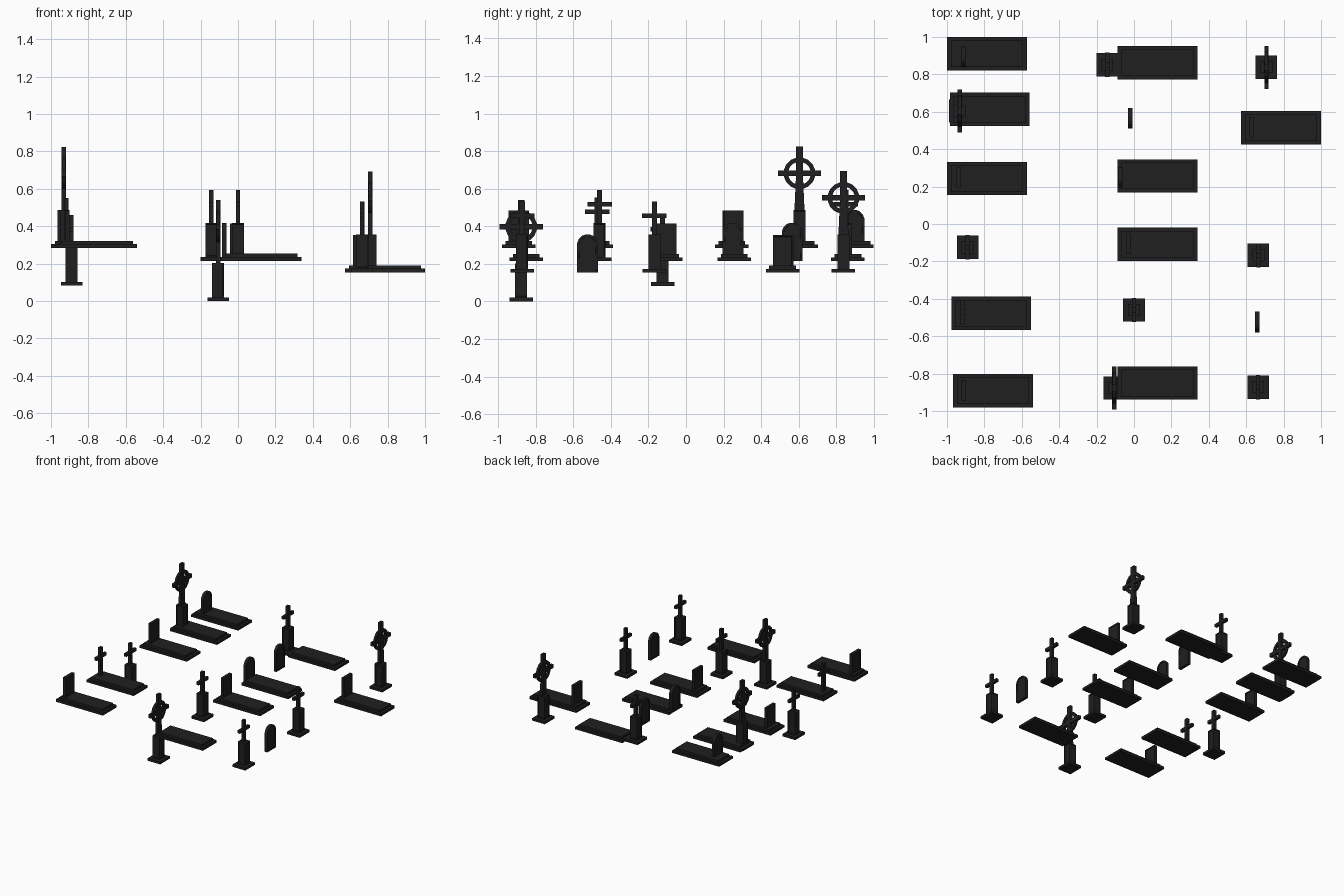
import bpy, bmesh, math
from mathutils import Matrix

if "Cube" in bpy.data.objects:
    bpy.data.objects.remove(bpy.data.objects["Cube"])

mat = bpy.data.materials.new("dark_stone")
mat.diffuse_color = (0.014, 0.014, 0.014, 1)
mat.use_nodes = True
mat.node_tree.nodes["Principled BSDF"].inputs["Base Color"].default_value = mat.diffuse_color


def finish(name, bm, loc):
    bmesh.ops.recalc_face_normals(bm, faces=bm.faces[:])
    me = bpy.data.meshes.new(name)
    bm.to_mesh(me)
    bm.free()
    me.materials.append(mat)
    ob = bpy.data.objects.new(name, me)
    ob.location = loc
    bpy.context.collection.objects.link(ob)
    return ob


def add_box(bm, sx, sy, z0, z1):
    m = Matrix.Translation((0, 0, (z0 + z1) / 2)) @ Matrix.Diagonal((sx, sy, z1 - z0, 1))
    return bmesh.ops.create_cube(bm, size=1, matrix=m)["verts"]


def panel(bm, faces, width, depth):
    # shallow recessed panel
    bmesh.ops.recalc_face_normals(bm, faces=bm.faces[:])
    bmesh.ops.inset_individual(bm, faces=faces, thickness=width)
    bmesh.ops.inset_individual(bm, faces=faces, thickness=0.001, depth=-depth)


def prism(bm, pts, t):
    # extrude a y-z profile along x, centred on x = 0
    f = bm.faces.new([bm.verts.new((-t / 2, y, z)) for y, z in pts])
    r = bmesh.ops.extrude_face_region(bm, geom=[f])
    bmesh.ops.translate(bm, vec=(t, 0, 0),
                        verts=[v for v in r["geom"] if isinstance(v, bmesh.types.BMVert)])


def slab(x, y, z):
    # two-step grave slab, x is the head end
    bm = bmesh.new()
    add_box(bm, 0.427, 0.178, 0, 0.02)
    add_box(bm, 0.385, 0.142, 0.02, 0.038)
    finish("grave_slab", bm, (x + 0.2135, y, z))


def headstone(x, y, z, arched):
    bm = bmesh.new()
    w = 0.055
    if arched:
        half = [(w, 0), (w, 0.158), (0.047, 0.178), (0.03, 0.196), (0.014, 0.202)]
    else:
        half = [(w, 0), (w, 0.2)]
    prism(bm, half + [(-a, b) for a, b in reversed(half)], 0.024)
    panel(bm, [f for f in bm.faces if abs(f.normal.x) > 0.9], 0.012, 0.003)
    finish("arched_headstone" if arched else "square_headstone", bm, (x, y, z))


def pedestal(x, y, z):
    bm = bmesh.new()
    add_box(bm, 0.115, 0.125, 0, 0.02)
    finish("pedestal_foot", bm, (x, y, z))
    bm = bmesh.new()
    add_box(bm, 0.064, 0.064, 0.02, 0.203)
    bm.normal_update()
    panel(bm, [f for f in bm.faces if abs(f.normal.z) < 0.1], 0.01, 0.003)
    finish("pedestal_column", bm, (x, y, z))


def plain_cross(x, y, z, bottom, top):
    bm = bmesh.new()
    add_box(bm, 0.023, 0.028, bottom, top)
    add_box(bm, 0.022, 0.13, top - 0.088, top - 0.064)
    finish("plain_cross", bm, (x, y, z))


def ring_cross(x, y, z):
    c = 0.398
    bm = bmesh.new()
    # shaft tapers up to the ring
    prism(bm, [(0.027, 0.2), (0.018, c), (0.018, 0.54),
               (-0.018, 0.54), (-0.018, c), (-0.027, 0.2)], 0.024)
    add_box(bm, 0.023, 0.23, c - 0.015, c + 0.015)
    finish("ring_cross_shaft_and_arms", bm, (x, y, z))
    # flat ring with a square section
    bm = bmesh.new()
    n = 16
    rows = []
    for i in range(n):
        a = 2 * math.pi * (i + 0.5) / n
        rows.append([bm.verts.new((t, r * math.cos(a), c + r * math.sin(a)))
                     for t, r in ((-0.009, 0.061), (0.009, 0.061), (0.009, 0.085), (-0.009, 0.085))])
    for i in range(n):
        p, q = rows[i], rows[(i + 1) % n]
        for k in range(4):
            bm.faces.new((p[k], p[(k + 1) % 4], q[(k + 1) % 4], q[k]))
    finish("cross_ring", bm, (x, y, z))


# ground levels of the terraces
HI, MID, LOW = 0.284, 0.215, 0.153

for x, y, z in [(-1.0, 0.91, HI), (-0.985, 0.614, HI), (-1.0, 0.243, HI), (-0.977, -0.477, HI),
                (-0.967, -0.891, HI), (-0.088, 0.862, MID), (-0.088, 0.257, MID),
                (-0.088, -0.108, MID), (-0.088, -0.85, MID), (0.573, 0.514, LOW)]:
    slab(x, y, z)

for x, y, z, arched in [(-0.912, 0.894, HI, True), (-0.937, 0.25, HI, False),
                        (-0.912, -0.89, HI, False), (-0.02, 0.565, MID, True),
                        (-0.073, 0.25, MID, True), (-0.032, -0.105, MID, False),
                        (0.627, 0.517, LOW, False), (0.66, -0.524, LOW, True)]:
    headstone(x, y, z, arched)

# plain crosses on pedestals
for x, y, z in [(-0.89, -0.125, 0.083), (-0.143, 0.851, MID), (0.0, -0.46, MID),
                (0.665, -0.168, LOW), (0.663, -0.872, LOW)]:
    pedestal(x, y, z)
    plain_cross(x, y, z, 0.2, 0.378)

# small cross standing on a slab
plain_cross(-0.917, -0.472, HI, 0.03, 0.268)

# ringed crosses on pedestals
for x, y, z in [(-0.932, 0.604, HI), (-0.106, -0.877, 0.0), (0.708, 0.838, LOW)]:
    pedestal(x, y, z)
    ring_cross(x, y, z)
